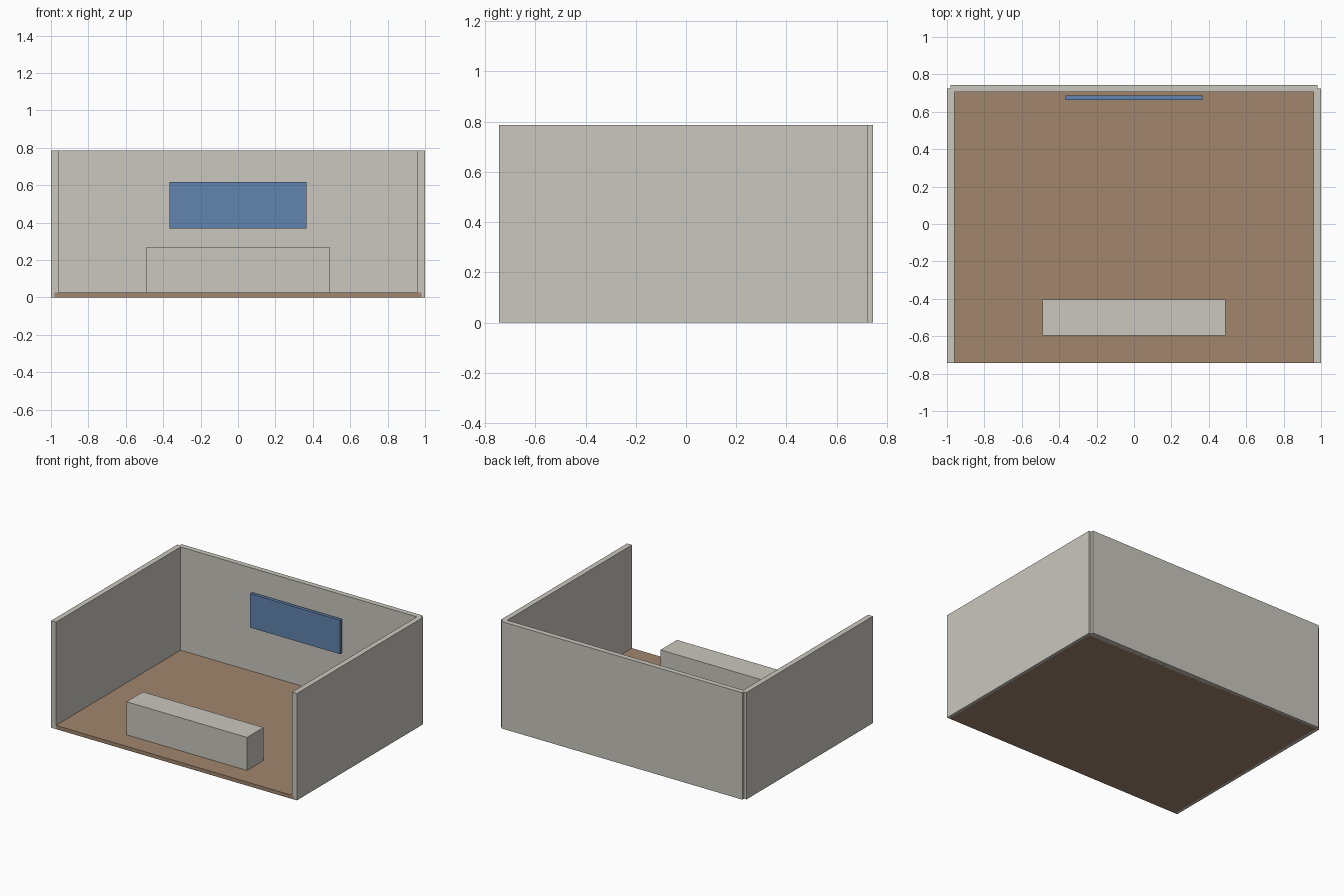
import bpy

if "Cube" in bpy.data.objects:
    bpy.data.objects.remove(bpy.data.objects["Cube"])


def lin(c):
    c /= 255
    return c / 12.92 if c <= 0.04045 else ((c + 0.055) / 1.055) ** 2.4


def material(name, r, g, b):
    m = bpy.data.materials.new(name)
    m.diffuse_color = (lin(r), lin(g), lin(b), 1)
    m.use_nodes = True
    m.node_tree.nodes["Principled BSDF"].inputs["Base Color"].default_value = m.diffuse_color
    return m


def box(name, x, y, z, mat):
    """Box from (min, max) ranges on each axis."""
    bpy.ops.mesh.primitive_cube_add(size=1)
    o = bpy.context.object
    o.name = name
    for v in o.data.vertices:
        v.co = [r[0] if c < 0 else r[1] for c, r in zip(v.co, (x, y, z))]
    o.data.materials.append(mat)
    return o


plaster = material("warm_grey", 202, 199, 190)
wood = material("wood_brown", 161, 134, 109)
blue = material("screen_blue", 97, 132, 173)

H = 0.786       # wall height
F = -0.744      # front edge

# Floor slab, running to the middle of each wall
box("floor", (-0.98, 0.98), (F, 0.724), (0, 0.027), wood)

# Walls: open front
box("back_wall", (-0.98, 0.98), (0.705, 0.744), (0, H), plaster)
for side, name in ((-1, "left_wall"), (1, "right_wall")):
    box(name, (side * 0.98 - 0.02, side * 0.98 + 0.02), (F, 0.724), (0, H), plaster)

# Counter near the open front
box("counter", (-0.49, 0.49), (-0.595, -0.404), (0, 0.27), plaster)

# Panel in front of the back wall
box("wall_panel", (-0.367, 0.367), (0.662, 0.686), (0.369, 0.618), blue)
